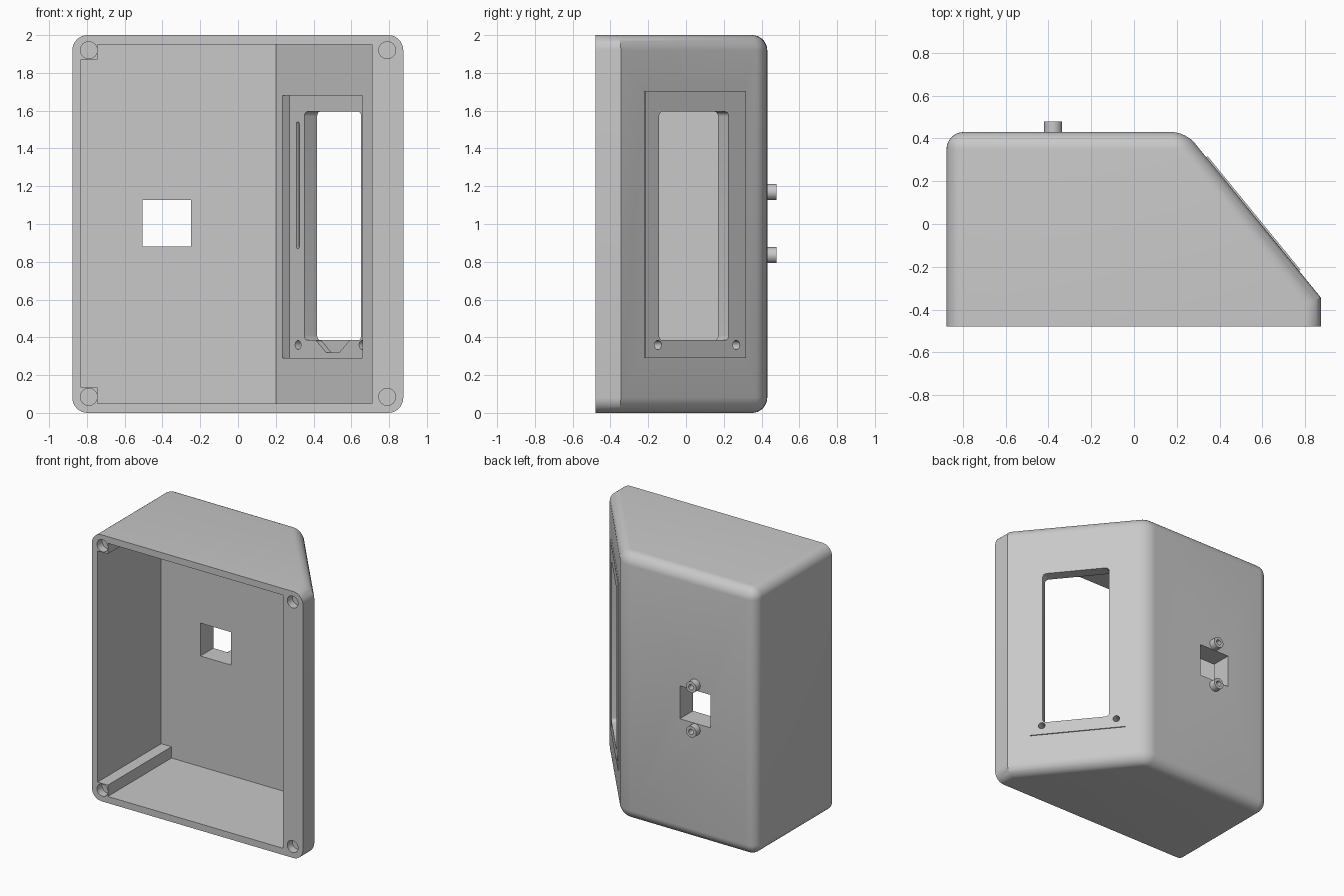
import bpy, bmesh, math
from mathutils import Matrix, Vector

default = bpy.data.objects.get("Cube")
if default:
    bpy.data.objects.remove(default)

grey = bpy.data.materials.new("light grey plastic")
grey.use_nodes = True
COLOUR = (0.58, 0.58, 0.58, 1)
grey.diffuse_color = COLOUR
grey.node_tree.nodes["Principled BSDF"].inputs["Base Color"].default_value = COLOUR

FRONT, BACK = -0.48, 0.43
# Frame of the sloped side: local x along the slope, y outward, z up
knee, ridge = Vector((0.875, -0.345, 0)), Vector((0.242, BACK, 0))
along = (knee - ridge).normalized()
outward = Vector((-along.y, along.x, 0))
centre = ridge + along * 0.508
slope = Matrix.Identity(4)
slope.col[0][:3], slope.col[1][:3], slope.col[3][:3] = along, outward, centre


def finish(name, bm, frame=None):
    if frame is not None:
        bm.transform(frame)
    bmesh.ops.recalc_face_normals(bm, faces=bm.faces)
    mesh = bpy.data.meshes.new(name)
    bm.to_mesh(mesh)
    bm.free()
    mesh.materials.append(grey)
    ob = bpy.data.objects.new(name, mesh)
    bpy.context.collection.objects.link(ob)
    return ob


def extruded(points, axis, low, high):
    """Extrude a flat outline along axis 1 (y) or 2 (z)."""
    bm = bmesh.new()
    place = (lambda a, b: (a, low, b)) if axis == 1 else (lambda a, b: (a, b, low))
    face = bm.faces.new([bm.verts.new(place(a, b)) for a, b in points])
    moved = bmesh.ops.extrude_face_region(bm, geom=[face])["geom"]
    step = Vector((0, 0, 0))
    step[axis] = high - low
    bmesh.ops.translate(bm, vec=step, verts=[v for v in moved if isinstance(v, bmesh.types.BMVert)])
    return bm


def box(name, x, y, z, frame=None, rounding=0):
    bm = extruded([(x[0], z[0]), (x[1], z[0]), (x[1], z[1]), (x[0], z[1])], 1, *y)
    if rounding:
        edges = [e for e in bm.edges if abs(e.verts[0].co.y - e.verts[1].co.y) > 0.001]
        bmesh.ops.bevel(bm, geom=edges, offset=rounding, segments=4, profile=0.5, affect='EDGES')
    return finish(name, bm, frame)


def rod(name, x, z, y, radius, frame=None):
    bm = bmesh.new()
    bmesh.ops.create_cone(bm, cap_ends=True, segments=32, radius1=radius, radius2=radius, depth=y[1] - y[0])
    bm.transform(Matrix.Translation((x, sum(y) / 2, z)) @ Matrix.Rotation(math.pi / 2, 4, 'X'))
    return finish(name, bm, frame)


def combine(tool, operation):
    mod = shell.modifiers.new("combine", 'BOOLEAN')
    mod.operation, mod.object, mod.solver = operation, tool, 'EXACT'
    result = bpy.data.meshes.new_from_object(shell.evaluated_get(bpy.context.evaluated_depsgraph_get()))
    shell.modifiers.clear()
    shell.data = result
    bpy.data.objects.remove(tool)


def add(tool):
    combine(tool, 'UNION')


def cut(tool):
    combine(tool, 'DIFFERENCE')


# Outer body, rounded everywhere but the open rim and the knee of the slope
outline = [(-0.877, FRONT), (0.875, FRONT), knee[:2], ridge[:2], (-0.877, BACK)]
bm = extruded(outline, 2, 0, 2)
soft = []
for e in bm.edges:
    a, b = (v.co for v in e.verts)
    on_rim = max(a.y, b.y) < FRONT + 0.01
    on_knee = all((c.xy - knee.xy).length < 0.01 for c in (a, b))
    if not on_rim and not on_knee:
        soft.append(e)
bmesh.ops.bevel(bm, geom=soft, offset=0.08, segments=8, profile=0.5, affect='EDGES')
shell = finish("enclosure_shell", bm)

# Cavity
cavity = [(-0.83, -0.6), (0.71, -0.6), (0.71, -0.353), (0.2, 0.275), (-0.83, 0.275)]
cut(finish("cavity", extruded(cavity, 2, 0.05, 1.95)))

# Corner posts with screw bores in the rim
for z in ((0.03, 0.135), (1.87, 1.97)):
    add(box("corner_post", (-0.85, -0.745), (FRONT, 0.3), z))
for x in (-0.79, 0.79):
    for z in (0.085, 1.92):
        cut(rod("rim_bore", x, z, (-0.6, FRONT + 0.06), 0.045))

# Raised panel on the slope, with a recess behind it and a window through it
add(box("panel", (-0.355, 0.33), (-0.03, 0.008), (0.29, 1.705), slope))
cut(box("recess", (-0.36, 0.315), (-0.25, -0.08), (0.29, 1.68), slope))
cut(box("window", (-0.238, 0.238), (-0.3, 0.1), (0.385, 1.595), slope, 0.025))
for s in (-0.29, 0.245):
    for z in (0.36, 1.627):
        cut(rod("panel_hole", s, z, (-0.12, 0.1), 0.024, slope))
cut(box("groove", (-0.305, -0.28), (-0.12, -0.06), (0.87, 1.54), slope, 0.01))
notch = [(-0.135, 0.4), (-0.135, 0.38), (-0.055, 0.32), (0.055, 0.32), (0.135, 0.38), (0.135, 0.4)]
cut(finish("notch", extruded(notch, 1, -0.12, -0.045), slope))

# Square port in the back with two bored standoffs
cut(box("port", (-0.505, -0.25), (0.1, 0.6), (0.88, 1.127)))
for z in (0.835, 1.17):
    add(rod("standoff", -0.378, z, (0.36, 0.48), 0.042))
    cut(rod("standoff_bore", -0.378, z, (0.42, 0.6), 0.02))

bpy.ops.object.select_all(action='DESELECT')
shell.select_set(True)
bpy.context.view_layer.objects.active = shell
bpy.ops.object.shade_smooth_by_angle(angle=math.radians(30))
